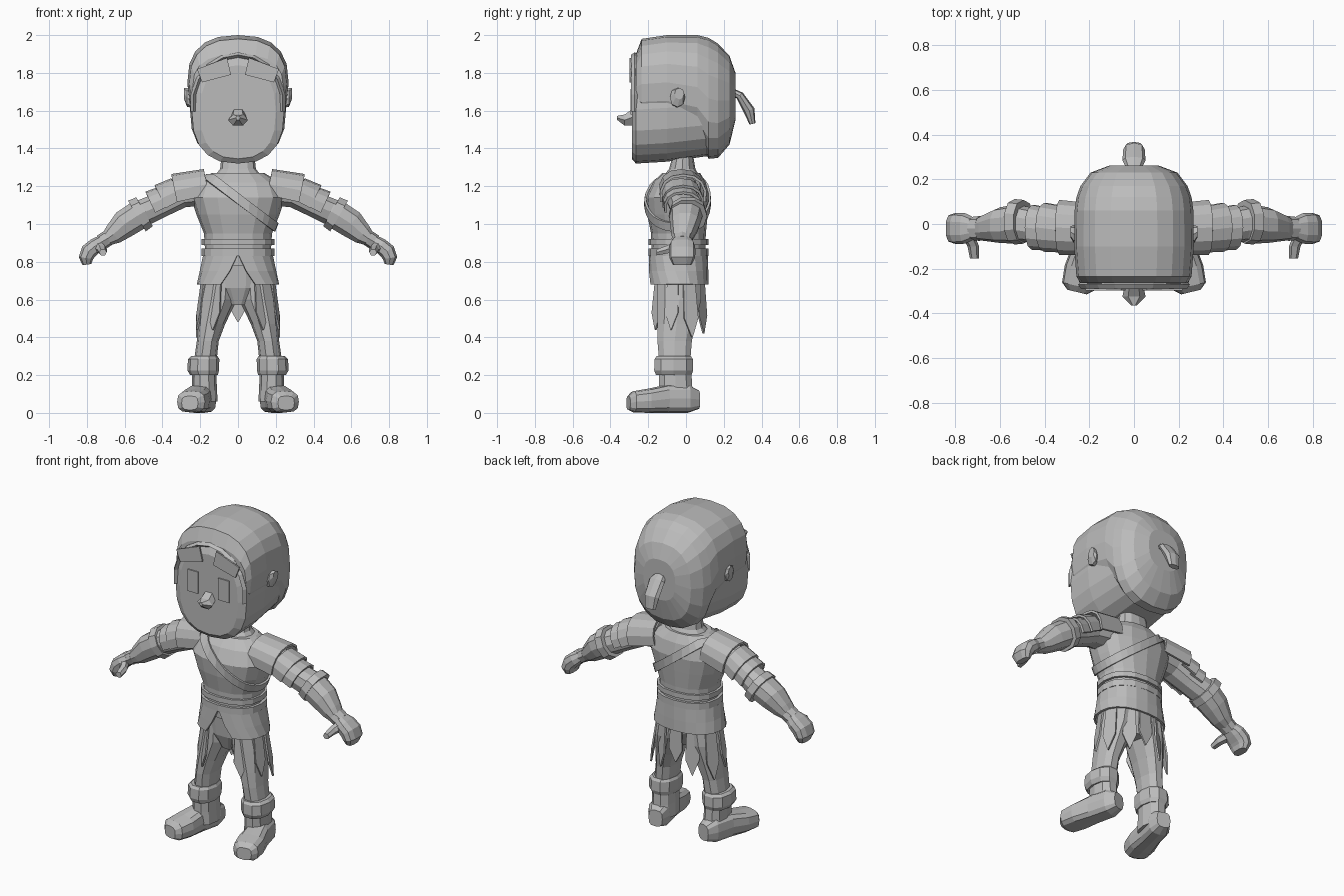
import bpy, bmesh, math
from mathutils import Vector

cube = bpy.data.objects.get("Cube")
if cube:
    bpy.data.objects.remove(cube)

grey = bpy.data.materials.new("plain grey")
grey.use_nodes = True
grey.diffuse_color = (0.5, 0.5, 0.5, 1)
grey.node_tree.nodes["Principled BSDF"].inputs["Base Color"].default_value = (0.5, 0.5, 0.5, 1)

X, Y, Z = Vector((1, 0, 0)), Vector((0, 1, 0)), Vector((0, 0, 1))


def grid(name, rows, closed=True, cap=True, solid=0, mirror=False):
    """Skin a list of point rows into a flat-shaded mesh object."""
    bm = bmesh.new()
    vs = [[bm.verts.new(p) for p in row] for row in rows]
    n = len(rows[0])
    for a, b in zip(vs, vs[1:]):
        for i in range(n if closed else n - 1):
            j = (i + 1) % n
            bm.faces.new((a[i], a[j], b[j], b[i]))
    if closed and cap:
        bm.faces.new(vs[0])
        bm.faces.new(vs[-1])
    bmesh.ops.recalc_face_normals(bm, faces=bm.faces)
    mesh = bpy.data.meshes.new(name)
    bm.to_mesh(mesh)
    bm.free()
    mesh.materials.append(grey)
    ob = bpy.data.objects.new(name, mesh)
    bpy.context.collection.objects.link(ob)
    if solid:
        mod = ob.modifiers.new("thickness", "SOLIDIFY")
        mod.thickness, mod.offset = solid, 0
    if mirror:
        ob.modifiers.new("mirror", "MIRROR")
    return ob


def oval(c, u, v, ru, rv, angle, p):
    ca, sa = math.cos(angle), math.sin(angle)
    return (Vector(c) + u * math.copysign(abs(ca) ** (2 / p), ca) * ru
            + v * math.copysign(abs(sa) ** (2 / p), sa) * rv)


def tube(name, path, u, axis=None, n=12, p=2.3, gaps=None, **kw):
    """Loft ovals along path entries (x, y, z, ru, rv); gaps opens each ring by degrees about -v."""
    rows = []
    for k, (x, y, z, ru, rv) in enumerate(path):
        t = axis or (Vector(path[min(k + 1, len(path) - 1)][:3])
                     - Vector(path[max(k - 1, 0)][:3])).normalized()
        v = t.cross(u).normalized()
        if gaps:
            g = math.radians(gaps[k])
            angles = [-math.pi / 2 + g + (2 * math.pi - 2 * g) * i / n for i in range(n + 1)]
        else:
            angles = [2 * math.pi * i / n for i in range(n)]
        rows.append([oval((x, y, z), u, v, ru, rv, a, p) for a in angles])
    return grid(name, rows, closed=not gaps, **kw)


def front_plate(name, outline, y):
    """Thin four-cornered plate facing the front, mirrored."""
    pts = [Vector((x, y, z)) for x, z in outline]
    grid(name, [pts[:2], [pts[3], pts[2]]], closed=False, solid=0.009, mirror=True)


# Head and hair, lofted from front to back as (y, half width, bottom, top)
def skull(name, sections, n):
    tube(name, [(0, y, (b + t) / 2, w, (t - b) / 2) for y, w, b, t in sections],
         X, axis=Y, n=n, p=2.5)


skull("face", [(-.287, .20, 1.345, 1.84), (-.265, .245, 1.32, 1.89),
               (-.1, .255, 1.33, 1.9), (.12, .235, 1.36, 1.9)], 20)
skull("hair", [(-.265, .24, 1.55, 1.90), (-.235, .258, 1.5, 1.98), (-.1, .268, 1.5, 2.0),
               (.06, .266, 1.45, 2.0), (.12, .258, 1.345, 1.985), (.17, .24, 1.35, 1.955),
               (.23, .195, 1.42, 1.89), (.262, .11, 1.55, 1.8)], 20)
arch = [math.radians(a) for a in range(-10, 191, 20)]
tube("hairline", [(.24 * math.cos(a), -.272, 1.64 + .255 * math.sin(a), .02, .014) for a in arch],
     Y, n=4, p=2)
tube("ponytail", [(0, .24, 1.70, .03, .02), (0, .285, 1.68, .052, .022),
                  (0, .335, 1.60, .048, .03), (0, .352, 1.53, .036, .016)], X, n=8)
tube("ears", [(.235, -.05, 1.66, .03, .045), (.27, -.045, 1.67, .04, .05),
              (.285, -.035, 1.69, .025, .03)], Y, axis=X, n=8, mirror=True)
tube("nose", [(0, -.27, 1.57, .04, .055), (0, -.325, 1.55, .052, .034),
              (0, -.365, 1.562, .012, .012)], X, axis=Y, n=6, p=2)
front_plate("eyes", [(.07, 1.58), (.143, 1.58), (.143, 1.715), (.07, 1.715)], -.29)
front_plate("eyebrows", [(.037, 1.79), (.19, 1.75), (.217, 1.82), (.058, 1.88)], -.294)

# Torso as (height, half width, half depth, centre y)
BODY = [(.78, .17, .14, -.04), (.95, .18, .145, -.04), (1.05, .22, .16, -.045),
        (1.14, .25, .168, -.045), (1.22, .22, .14, -.035), (1.27, .14, .10, -.025)]
tube("torso", [(0, y, z, w, d) for z, w, d, y in BODY], X, axis=Z, n=16)
tube("neck", [(0, -.025, 1.25, .13, .1), (0, -.02, 1.29, .095, .07),
              (0, -.015, 1.38, .085, .05)], X, axis=Z)


def body_point(z, angle, out):
    for lo, hi in zip(BODY, BODY[1:]):
        if z <= hi[0] or hi is BODY[-1]:
            f = min((z - lo[0]) / (hi[0] - lo[0]), 1)
            _, w, d, y = [a + (b - a) * f for a, b in zip(lo, hi)]
            return oval((0, y, z), X, Y, w + out, d + out, angle, 2.3)


# Diagonal chest strap following the torso
def strap_row(shift):
    row = []
    for i in range(32):
        a, z = 2 * math.pi * i / 32, 1.1
        for _ in range(12):
            z = .5 * z + .5 * min(1.26, 1.135 + shift - .78 * body_point(z, a, 0).x)
        row.append(body_point(z, a, .007))
    return row


grid("chest_strap", [strap_row(-.03), strap_row(.03)], cap=False, solid=.012)

# Belts, hips and skirt
for name, z, h in (("lower_belt", .85, .02), ("upper_belt", .905, .016)):
    tube(name, [(0, -.04, z - h, .192, .158), (0, -.04, z + h, .192, .158)], X, axis=Z, n=16)
tube("hips", [(0, -.035, .57, .06, .09), (0, -.035, .66, .15, .125),
              (0, -.035, .82, .17, .14)], X, axis=Z, n=14)
tube("skirt", [(0, -.04, .68, .212, .152), (0, -.04, .75, .197, .152), (0, -.04, .83, .182, .15)],
     X, axis=Z, n=18, gaps=(22, 10, 1), solid=.012)


# Hanging leather strips: angle around the body, half width, tip height
def strip(name, degrees, w, tip, flare, mirror=True):
    a = math.radians(degrees)
    out = Vector((math.cos(a), math.sin(a), 0))
    side = Z.cross(out)
    base = Vector((.185 * out.x, -.035 + .13 * out.y, 0))
    rows = []
    for f, s in ((0, .8), (.7, 1), (1, .05)):
        c = base + out * flare * f + Z * (.74 + (tip - .74) * f)
        rows.append([c - side * w * s, c + side * w * s])
    grid(name, rows, closed=False, solid=.01, mirror=mirror)


for name, deg, w, tip, flare in (
        ("front_strip", -52, .04, .44, .03), ("side_strip", -15, .035, .44, .04),
        ("rear_side_strip", 22, .04, .40, .05), ("rear_strip", 58, .04, .42, .02)):
    strip(name, deg, w, tip, flare)
strip("rear_centre_strip", 90, .045, .48, .005, mirror=False)

# Legs and boots
tube("legs", [(.09, -.035, .74, .085, .12), (.105, -.035, .6, .1, .12), (.14, -.05, .47, .072, .105),
              (.16, -.06, .38, .058, .095), (.175, -.06, .26, .06, .085)],
     X, axis=Z, n=10, mirror=True)
tube("boot_shafts", [(.178, -.05, .06, .07, .1), (.178, -.055, .14, .066, .092),
                     (.18, -.06, .28, .062, .088)], X, axis=Z, n=10, mirror=True)
tube("boot_cuffs", [(.18, -.065, .2, .073, .098), (.184, -.065, .225, .084, .108),
                    (.182, -.065, .285, .083, .106), (.178, -.065, .30, .07, .095)],
     X, axis=Z, n=10, mirror=True)
heel, toe = Vector((.165, .065, 0)), Vector((.255, -.305, 0))
way = (toe - heel).normalized()
feet = []
for f, w, low, high in ((0, .042, .02, .12), (.15, .066, 0, .15), (.45, .068, 0, .15),
                        (.72, .082, 0, .128), (.93, .076, .003, .115), (1, .045, .015, .09)):
    c = heel.lerp(toe, f)
    feet.append((c.x, c.y, (low + high) / 2, w, (high - low) / 2))
tube("feet", feet, way.cross(Z), axis=way, p=3, mirror=True)

# Arms, hands and thumbs
tube("arms", [(.17, -.035, 1.18, .1, .085), (.3, -.03, 1.16, .085, .078), (.4, -.015, 1.105, .078, .07),
              (.49, 0, 1.065, .08, .074), (.53, 0, 1.045, .088, .08), (.6, -.005, 1.0, .08, .078),
              (.66, -.015, .945, .062, .058), (.70, -.022, .915, .05, .036)],
     Y, n=10, mirror=True)
tube("elbow_bands", [(.495, .01, 1.065, .098, .092), (.535, .01, 1.042, .102, .098)],
     Y, n=10, solid=0, mirror=True)
tube("wrist_bands", [(.69, -.02, .925, .056, .042), (.725, -.02, .902, .052, .042)],
     Y, n=8, mirror=True)
tube("hands", [(.72, -.02, .91, .05, .034), (.755, -.02, .885, .068, .042), (.79, -.02, .855, .07, .045),
               (.805, -.02, .82, .068, .04), (.8, -.02, .785, .05, .024)],
     Y, n=10, p=2.8, mirror=True)
tube("thumbs", [(.745, -.05, .885, .03, .03), (.72, -.1, .865, .026, .024),
                (.715, -.155, .85, .02, .018)], X, axis=Y, n=6, mirror=True)

# Overlapping shoulder plates, open underneath
for name, a, b, size in (
        ("shoulder_pads", (.16, 1.185), (.33, 1.15), (.118, .11)),
        ("middle_arm_plates", (.31, 1.155), (.395, 1.112), (.104, .098)),
        ("lower_arm_plates", (.375, 1.12), (.45, 1.085), (.095, .088))):
    tube(name, [(a[0], -.025, a[1], size[0] * .94, size[1] * .92),
                (b[0], -.015, b[1], size[0], size[1])],
         Y, n=8, gaps=(75, 75), solid=.014, mirror=True)
